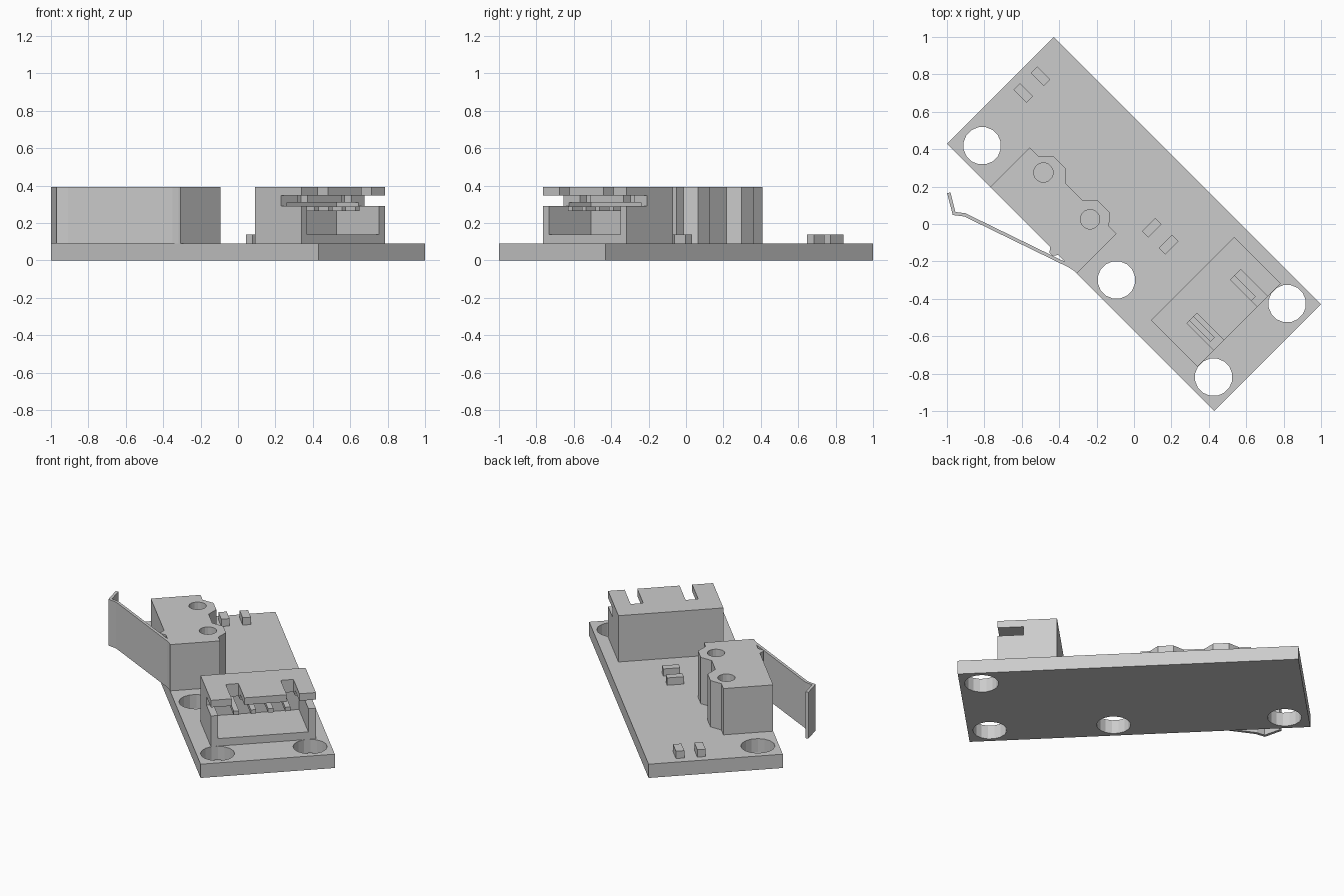
import bpy, bmesh, math
from mathutils import Vector, Matrix

cube = bpy.data.objects.get("Cube")
if cube:
    bpy.data.objects.remove(cube, do_unlink=True)

mat = bpy.data.materials.new("grey")
mat.use_nodes = True
GREY = (0.6, 0.6, 0.6, 1)
mat.diffuse_color = GREY
mat.node_tree.nodes["Principled BSDF"].inputs["Base Color"].default_value = GREY

# The board lies diagonally: parts are laid out along it, then turned
TURN = Matrix.Rotation(math.radians(-45), 4, 'Z')
BOARD_TOP, PART_TOP = 0.09, 0.392


def prism(name, outline, z0, z1, turn=True):
    bm = bmesh.new()
    face = bm.faces.new([bm.verts.new((x, y, z0)) for x, y in outline])
    side = bmesh.ops.extrude_face_region(bm, geom=[face])["geom"]
    bmesh.ops.translate(bm, vec=(0, 0, z1 - z0),
                        verts=[v for v in side if isinstance(v, bmesh.types.BMVert)])
    bmesh.ops.recalc_face_normals(bm, faces=bm.faces)
    if turn:
        bm.transform(TURN)
    me = bpy.data.meshes.new(name)
    bm.to_mesh(me)
    bm.free()
    me.materials.append(mat)
    ob = bpy.data.objects.new(name, me)
    bpy.context.collection.objects.link(ob)
    return ob


def box(name, x0, x1, y0, y1, z0, z1):
    return prism(name, [(x0, y0), (x1, y0), (x1, y1), (x0, y1)], z0, z1)


def cylinder(name, x, y, r, z0, z1, sides=16):
    ring = [math.tau * (i + 0.5) / sides for i in range(sides)]
    return prism(name, [(x + r * math.cos(a), y + r * math.sin(a)) for a in ring], z0, z1)


def cut(ob, cutters):
    for c in cutters:
        c.hide_render = True
        mod = ob.modifiers.new("cut", 'BOOLEAN')
        mod.operation, mod.solver, mod.object = 'DIFFERENCE', 'EXACT', c
    graph = bpy.context.evaluated_depsgraph_get()
    me = bpy.data.meshes.new_from_object(ob.evaluated_get(graph))
    ob.modifiers.clear()
    ob.data = me
    for c in cutters:
        bpy.data.objects.remove(c, do_unlink=True)


def ribbon(name, path, thick, z0, z1):
    pts = [Vector(p) for p in path]
    left, right = [], []
    for i, p in enumerate(pts):
        a = (p - pts[i - 1]).normalized() if i else (pts[1] - p).normalized()
        b = (pts[i + 1] - p).normalized() if i + 1 < len(pts) else a
        t = (a + b).normalized()
        n = Vector((-t.y, t.x)) * (thick / 2 / max(t.dot(a), 0.4))
        left.append(p + n)
        right.append(p - n)
    return prism(name, left + right[::-1], z0, z1, turn=False)


# Circuit board with four mounting holes
board = box("circuit_board", -1.011, 1.011, -0.403, 0.403, 0, BOARD_TOP)
holes = [(-0.87, -0.278), (0.145, -0.278), (0.88, -0.278), (0.88, 0.278)]
cut(board, [cylinder("hole", x, y, 0.101, -0.1, 0.2) for x, y in holes])

# Switch body with two pin holes, and its button
switch = prism("switch_body", [
    (-0.684, -0.403), (-0.03, -0.403), (-0.03, -0.103), (-0.085, -0.103),
    (-0.137, -0.048), (-0.23, -0.048), (-0.286, -0.104), (-0.41, -0.104),
    (-0.466, -0.048), (-0.559, -0.048), (-0.615, -0.104), (-0.684, -0.104)],
    BOARD_TOP, PART_TOP)
cut(switch, [cylinder("pin_hole", x, -0.148, 0.052, BOARD_TOP - 0.02, 0.5)
             for x in (-0.537, -0.184)])
prism("switch_button", [(-0.235, -0.4), (-0.21, -0.428), (-0.19, -0.428),
                        (-0.165, -0.4)], BOARD_TOP, PART_TOP)

# Bent lever arm
ribbon("switch_lever", [(-0.99, 0.167), (-0.962, 0.056), (-0.905, 0.049),
                        (-0.345, -0.224), (-0.305, -0.25)], 0.018, BOARD_TOP, PART_TOP)

# Connector: plug cavity, cross slot and two top notches
plug = box("connector_housing", 0.428, 0.78, -0.3, 0.33, BOARD_TOP, PART_TOP)
cut(plug, [box("cavity", 0.461, 0.9, -0.257, 0.285, 0.139, 0.31),
           box("slot", 0.626, 0.9, -0.5, 0.5, 0.29, 0.346)]
    + [box("notch", 0.576, 0.9, y, y + 0.076, 0.3, 0.5) for y in (-0.175, 0.155)])

# Contact pins inside the connector
for i in range(4):
    y = 0.015 + (i - 1.5) * 0.103
    box(f"contact_pin_{i + 1}", 0.45, 0.735, y - 0.016, y + 0.016, 0.263, 0.289)

# Small surface components
for i, (x, y) in enumerate([(-0.914, 0.077), (-0.912, 0.205)]):
    box(f"end_component_{i + 1}", x - 0.05, x + 0.05, y - 0.025, y + 0.025, BOARD_TOP, 0.138)
for i, x in enumerate((0.081, 0.209)):
    box(f"middle_component_{i + 1}", x - 0.024, x + 0.024, 0.003, 0.103, BOARD_TOP, 0.138)
